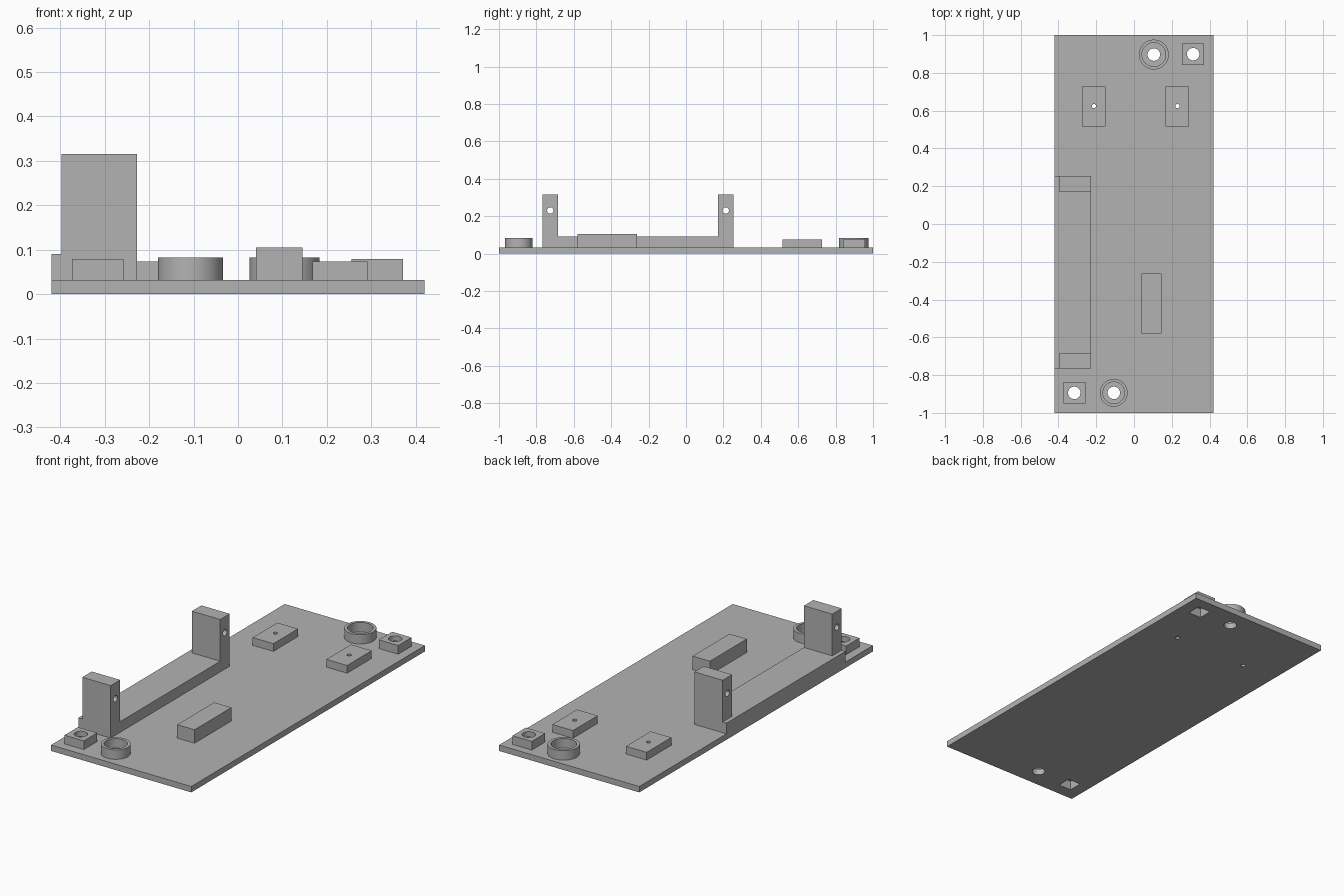
import bpy

if "Cube" in bpy.data.objects:
    bpy.data.objects.remove(bpy.data.objects["Cube"])

grey = bpy.data.materials.new("plain grey")
grey.diffuse_color = (0.45, 0.45, 0.45, 1)
grey.use_nodes = True
grey.node_tree.nodes["Principled BSDF"].inputs["Base Color"].default_value = grey.diffuse_color

T = 0.032  # plate thickness


def box(name, x0, x1, y0, y1, z0, z1):
    bpy.ops.mesh.primitive_cube_add(
        size=1, location=((x0 + x1) / 2, (y0 + y1) / 2, (z0 + z1) / 2))
    ob = bpy.context.object
    ob.scale = (x1 - x0, y1 - y0, z1 - z0)
    bpy.ops.object.transform_apply(location=True, rotation=True, scale=True)
    ob.name = name
    ob.data.materials.append(grey)
    return ob


def tube(name, x, y, r, z0, z1, sides=64):
    bpy.ops.mesh.primitive_cylinder_add(
        vertices=sides, radius=r, depth=z1 - z0, location=(x, y, (z0 + z1) / 2))
    ob = bpy.context.object
    bpy.ops.object.transform_apply(location=True, rotation=True, scale=True)
    ob.name = name
    ob.data.materials.append(grey)
    return ob


def cut(ob, cutter):
    """Subtract the cutter from the part, then throw the cutter away."""
    mod = ob.modifiers.new("cut", 'BOOLEAN')
    mod.operation = 'DIFFERENCE'
    mod.solver = 'EXACT'
    mod.object = cutter
    bpy.ops.object.select_all(action='DESELECT')
    bpy.context.view_layer.objects.active = ob
    ob.select_set(True)
    bpy.ops.object.modifier_apply(modifier=mod.name)
    bpy.data.objects.remove(cutter, do_unlink=True)


def drill(ob, x, y, r, sides=48):
    cut(ob, tube("drill", x, y, r, -0.1, 0.3, sides))


def smooth(ob):
    bpy.ops.object.select_all(action='DESELECT')
    bpy.context.view_layer.objects.active = ob
    ob.select_set(True)
    bpy.ops.object.shade_smooth_by_angle()


# Base plate
plate = box("base_plate", -0.42, 0.42, -1, 1, 0, T)
parts = [plate]

# Side rail with two drilled uprights
box("side_rail", -0.42, -0.227, -0.766, 0.253, T, 0.09)
for name, y0 in (("front_upright", -0.766), ("back_upright", 0.172)):
    post = box(name, -0.397, -0.227, y0, y0 + 0.081, 0.09, 0.316)
    pin = tube("pin", 0, 0, 0.017, -0.2, 0.2, 32)
    pin.rotation_euler = (0, 1.5707963, 0)
    pin.location = (-0.31, y0 + 0.0405, 0.23)
    cut(post, pin)
    parts.append(post)

# Solid support block
box("support_block", 0.041, 0.145, -0.579, -0.263, T, 0.105)

# Low pads with small pilot holes
for name, x in (("left_pad", -0.212), ("right_pad", 0.23)):
    pad = box(name, x - 0.062, x + 0.062, 0.517, 0.728, T, 0.074)
    for ob in (pad, plate):
        drill(ob, x, 0.624, 0.011, 24)
    parts.append(pad)

# Round collars around screw holes
for name, x, y, r in (("front_collar", -0.107, -0.894, 0.0735),
                      ("back_collar", 0.105, 0.897, 0.079)):
    collar = tube(name, x, y, r, T, 0.083)
    drill(collar, x, y, r - 0.016, 64)
    drill(plate, x, y, 0.033)
    parts.append(collar)

# Square bosses: screw hole above, square nut pocket below
for name, x, y in (("front_boss", -0.316, -0.894), ("back_boss", 0.313, 0.899)):
    boss = box(name, x - 0.058, x + 0.058, y - 0.057, y + 0.057, T, 0.079)
    drill(boss, x, y, 0.033)
    for ob in (boss, plate):
        cut(ob, box("pocket", x - 0.038, x + 0.038, y - 0.038, y + 0.038, -0.1, 0.05))
    parts.append(boss)

for ob in parts:
    smooth(ob)
